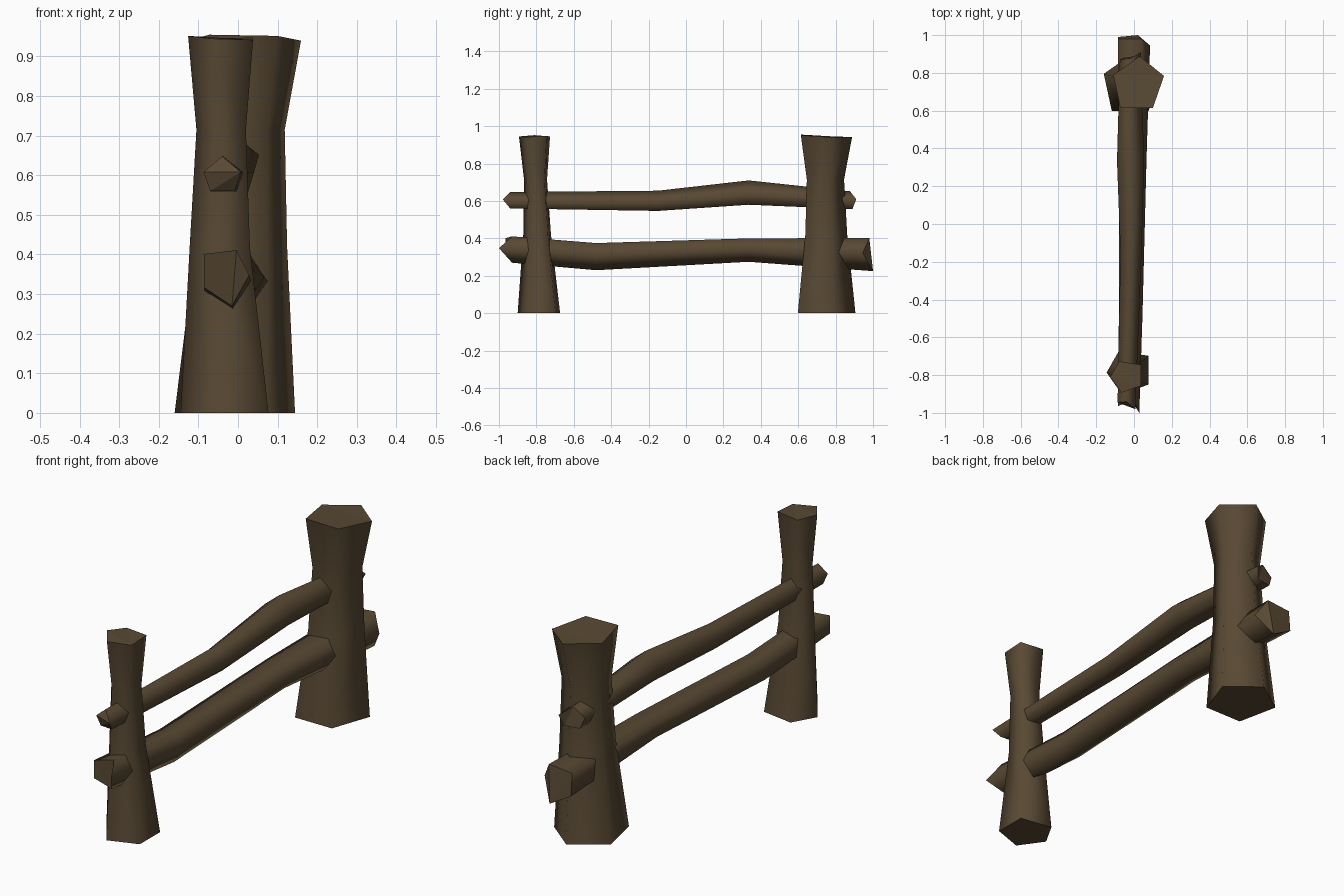
import bpy, bmesh

if "Cube" in bpy.data.objects:
    bpy.data.objects.remove(bpy.data.objects["Cube"])

wood = bpy.data.materials.new("dark_brown_wood")
wood.diffuse_color = (0.098, 0.066, 0.033, 1)
wood.use_nodes = True
wood.node_tree.nodes["Principled BSDF"].inputs["Base Color"].default_value = wood.diffuse_color


def fit(shape, box):
    """Scale a 0..1 pentagon outline into a (u0, u1, v0, v1) box."""
    u0, u1, v0, v1 = box
    return [(u0 + (u1 - u0) * u, v0 + (v1 - v0) * v) for u, v in shape]


def loft(name, rings):
    """Skin five-sided rings, smooth sides with crisp flat ends."""
    bm = bmesh.new()
    loops = [[bm.verts.new(p) for p in ring] for ring in rings]
    for a, b in zip(loops, loops[1:]):
        for i in range(5):
            j = (i + 1) % 5
            bm.faces.new((a[i], a[j], b[j], b[i])).smooth = True
    for cap in (loops[0], loops[-1]):
        face = bm.faces.new(cap)
        for e in face.edges:
            e.smooth = False
        split = bmesh.ops.triangulate(bm, faces=[face])
        for e in split["edges"]:
            e.smooth = False
        for f in split["faces"]:
            f.smooth = False
    bmesh.ops.recalc_face_normals(bm, faces=bm.faces[:])
    mesh = bpy.data.meshes.new(name)
    bm.to_mesh(mesh)
    bm.free()
    mesh.materials.append(wood)
    bpy.context.collection.objects.link(bpy.data.objects.new(name, mesh))


def post(name, shape, boxes, top):
    rings = [[(x, y, z) for x, y in fit(shape, box)]
             for z, box in zip((0, 0.42, 0.715), boxes)]
    rings.append([(x, y, z) for (x, y), z in zip(fit(shape, boxes[3]), top)])
    loft(name, rings)


def rail(name, shape, start, middle, end):
    """start/end: (box, y of each corner); middle: list of (y, box)."""
    spans = [start] + [(box, [y] * 5) for y, box in middle] + [end]
    loft(name, [[(x, y, z) for (x, z), y in zip(fit(shape, box), ys)]
                for box, ys in spans])


# posts: waisted trunks, flared at the foot and the top
post("front_post", [(0, .5), (.29, 1), (1, .89), (1, .22), (.36, 0)],
     [(-.145, .077, -.90, -.673), (-.122, .030, -.87, -.722),
      (-.105, .020, -.866, -.743), (-.126, .038, -.893, -.727)],
     (.952, .945, .948, .942, .945))
post("back_post", [(0, .64), (.14, 0), (.78, 0), (1, .62), (.52, 1)],
     [(-.16, .144, .598, .906), (-.108, .124, .638, .862),
      (-.088, .118, .646, .845), (-.11, .159, .614, .888)],
     (.945, .955, .952, .940, .942))

# rails: crooked logs running through both posts
rail("upper_rail", [(.5, 1), (1, .55), (.84, 0), (.18, 0), (0, .55)],
     ((-.087, .007, .56, .648), (-.94, -.98, -.94, -.935, -.945)),
     [(-.15, (-.072, .040, .547, .655)), (.335, (-.09, .053, .58, .71))],
     ((-.075, .037, .557, .652), (.877, .91, .89, .88, .87)))
rail("lower_rail", [(.72, 1), (1, .55), (.62, 0), (0, .33), (0, .93)],
     ((-.086, .028, .27, .411), (-.93, -1.0, -.93, -.965, -.965)),
     [(-.48, (-.08, .045, .23, .375)), (.335, (-.08, .066, .275, .40))],
     ((-.085, .085, .225, .402), (.98, .945, 1.0, .99, .98)))
